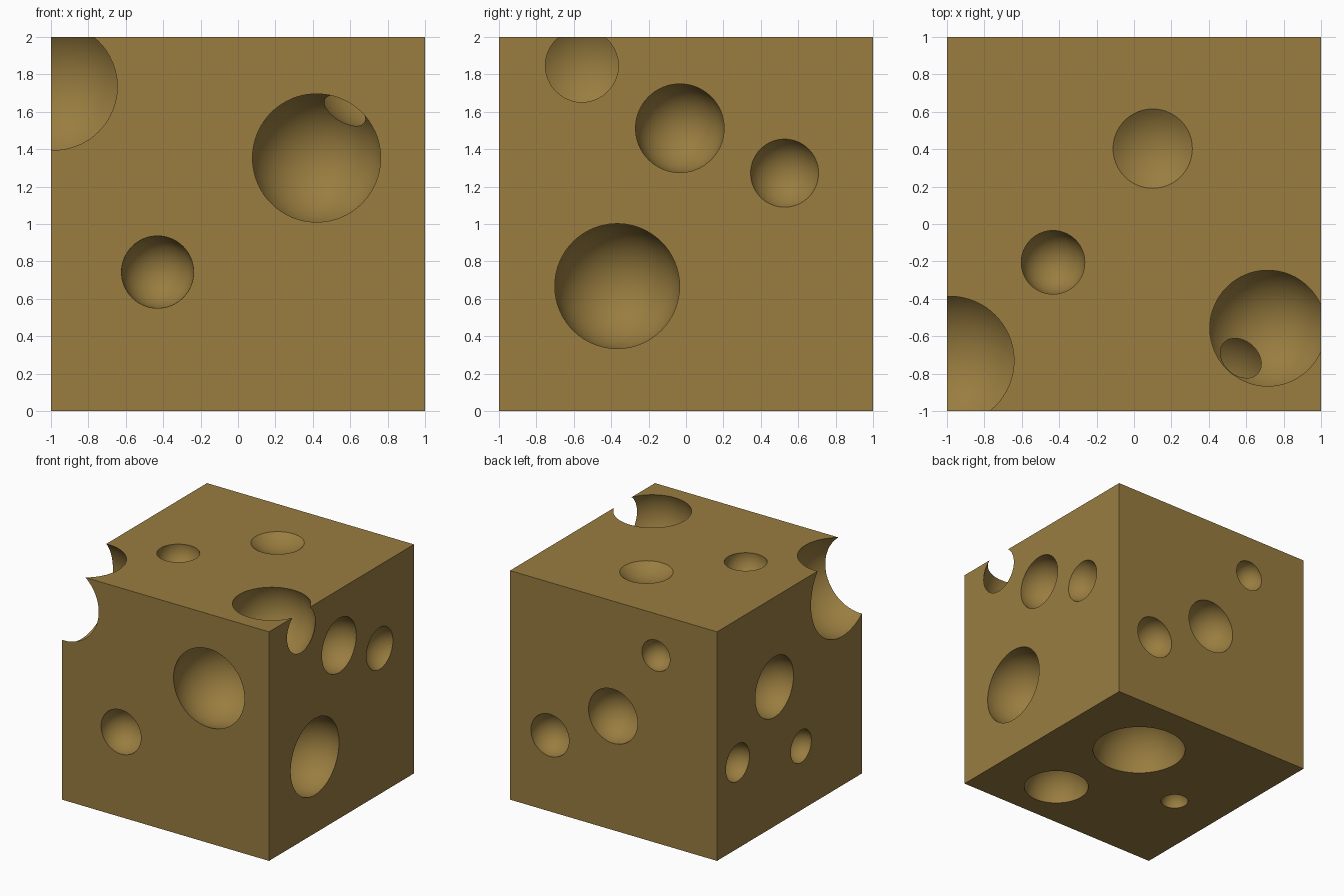
import bpy, math

if "Cube" in bpy.data.objects:
    bpy.data.objects.remove(bpy.data.objects["Cube"])

# Single cheese colour
mat = bpy.data.materials.new("cheese_ochre")
mat.diffuse_color = (0.319, 0.205, 0.051, 1)
mat.use_nodes = True
mat.node_tree.nodes["Principled BSDF"].inputs["Base Color"].default_value = mat.diffuse_color

# Block
bpy.ops.mesh.primitive_cube_add(size=2, location=(0, 0, 1))
block = bpy.context.object
block.name = "cheese_block"
block.data.materials.append(mat)

# Holes: face, two in-plane coordinates, rim radius, depth of the centre below the face
FACES = {
    "front":  lambda a, b, d: (a, -1 + d, b),
    "back":   lambda a, b, d: (a, 1 - d, b),
    "left":   lambda a, b, d: (-1 + d, a, b),
    "right":  lambda a, b, d: (1 - d, a, b),
    "top":    lambda a, b, d: (a, b, 2 - d),
    "bottom": lambda a, b, d: (a, b, d),
}
HOLES = [
    ("front", -0.985, 1.735, 0.34, 0.27),     # bite through the corner
    ("front", 0.42, 1.353, 0.343, 0.114),     # meets the top hole
    ("front", -0.43, 0.743, 0.193, 0.01),
    ("right", -0.033, 1.512, 0.237, 0.02),
    ("right", 0.527, 1.272, 0.182, -0.07),
    ("right", -0.368, 0.668, 0.334, 0.05),
    ("top", 0.715, -0.557, 0.31, 0.153),      # breaks out of the right side
    ("top", 0.1, 0.403, 0.212, -0.26),        # shallow dimple
    ("top", -0.433, -0.205, 0.17, 0.02),
    ("back", -0.41, 1.635, 0.135, 0.01),
    ("back", 0.005, 0.995, 0.237, 0.01),
    ("back", 0.614, 0.665, 0.184, 0.01),
    ("left", 0.208, 1.216, 0.264, 0.01),
    ("left", 0.715, 0.75, 0.163, 0.01),
    ("left", -0.16, 0.557, 0.142, 0.01),
    ("bottom", 0.248, 0.361, 0.383, 0.01),
    ("bottom", 0.38, -0.552, 0.267, 0.01),
    ("bottom", -0.527, -0.104, 0.112, 0.01),
]

# Carve each round hole out of the block
for face, a, b, rim, depth in HOLES:
    bpy.ops.mesh.primitive_uv_sphere_add(segments=64, ring_count=32, radius=math.hypot(rim, depth),
                                         location=FACES[face](a, b, depth))
    cutter = bpy.context.object
    cutter.data.materials.append(mat)
    bpy.context.view_layer.objects.active = block
    mod = block.modifiers.new("hole", 'BOOLEAN')
    mod.operation = 'DIFFERENCE'
    mod.solver = 'EXACT'
    mod.object = cutter
    bpy.ops.object.modifier_apply(modifier=mod.name)
    bpy.data.objects.remove(cutter, do_unlink=True)

# Smooth hollows with crisp rims
bpy.ops.object.select_all(action='DESELECT')
block.select_set(True)
bpy.context.view_layer.objects.active = block
bpy.ops.object.shade_smooth_by_angle(angle=math.radians(30))
